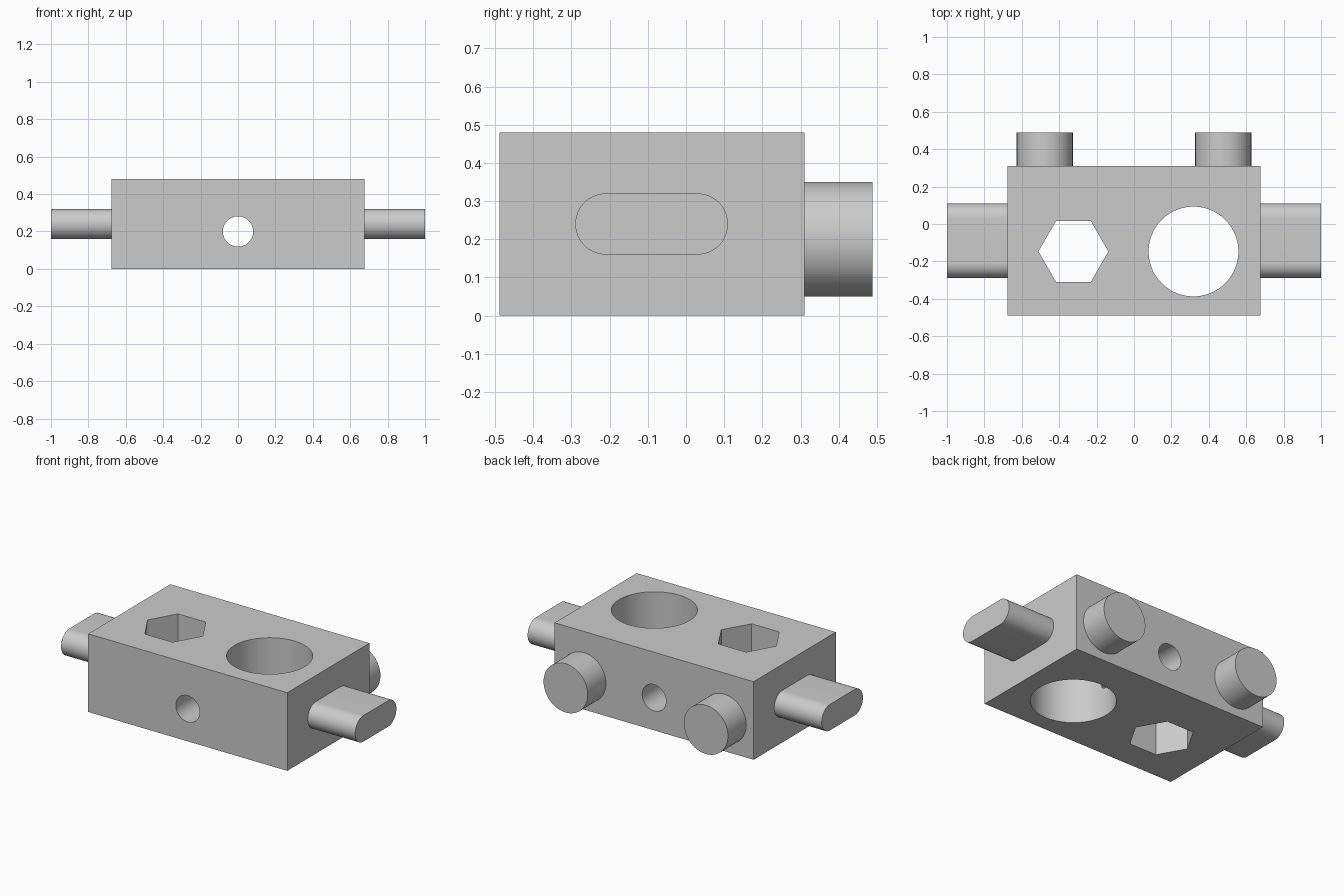
import bpy, bmesh, math
from mathutils import Vector

cube = bpy.data.objects.get("Cube")
if cube:
    bpy.data.objects.remove(cube, do_unlink=True)

grey = bpy.data.materials.new("plain grey")
grey.use_nodes = True
colour = (0.6, 0.6, 0.6, 1)
grey.diffuse_color = colour
grey.node_tree.nodes["Principled BSDF"].inputs["Base Color"].default_value = colour


def arc(cu, cv, radius, sides, start=0.0, sweep=2 * math.pi, closed=False):
    """Points on a circle, or on a part of one with both ends included."""
    count = sides + 1 if closed else sides
    angles = [start + sweep * i / sides for i in range(count)]
    return [(cu + radius * math.cos(a), cv + radius * math.sin(a)) for a in angles]


def prism(name, profile, axis, low, high):
    """Extrude a flat profile along the axis x, y or z."""
    place = {"x": lambda u, v: (low, u, v),
             "y": lambda u, v: (u, low, v),
             "z": lambda u, v: (u, v, low)}[axis]
    direction = Vector([float(axis == a) for a in "xyz"])
    bm = bmesh.new()
    face = bm.faces.new([bm.verts.new(place(u, v)) for u, v in profile])
    side = bmesh.ops.extrude_face_region(bm, geom=[face], use_keep_orig=True)
    moved = [g for g in side["geom"] if isinstance(g, bmesh.types.BMVert)]
    bmesh.ops.translate(bm, verts=moved, vec=direction * (high - low))
    bmesh.ops.recalc_face_normals(bm, faces=bm.faces)
    mesh = bpy.data.meshes.new(name)
    bm.to_mesh(mesh)
    bm.free()
    mesh.materials.append(grey)
    obj = bpy.data.objects.new(name, mesh)
    bpy.context.collection.objects.link(obj)
    return obj


def activate(obj):
    bpy.ops.object.select_all(action="DESELECT")
    obj.select_set(True)
    bpy.context.view_layer.objects.active = obj


# Main block
HALF, FRONT, BACK, TOP = 0.677, -0.488, 0.31, 0.48
block = prism("block", [(-HALF, FRONT), (HALF, FRONT), (HALF, BACK), (-HALF, BACK)],
              "z", 0, TOP)

# Through holes: hexagon and large bore from the top, small bore from the front
cutters = [
    prism("hexagon_cutter", arc(-0.324, -0.147, 0.187, 6), "z", -0.1, TOP + 0.1),
    prism("large_bore_cutter", arc(0.318, -0.147, 0.24, 96), "z", -0.1, TOP + 0.1),
    prism("small_bore_cutter", arc(0, 0.2, 0.081, 64), "y", FRONT - 0.1, BACK + 0.1),
]
for cutter in cutters:
    activate(block)
    mod = block.modifiers.new("hole", "BOOLEAN")
    mod.operation = "DIFFERENCE"
    mod.solver = "EXACT"
    mod.object = cutter
    bpy.ops.object.modifier_apply(modifier=mod.name)
    bpy.data.objects.remove(cutter, do_unlink=True)

parts = [block]

# Rounded side tabs and round back pegs, one of each per side
tab_profile = (arc(0.03, 0.24, 0.08, 32, -math.pi / 2, math.pi, True)
               + arc(-0.21, 0.24, 0.08, 32, math.pi / 2, math.pi, True))
for side, sign in (("left", 1), ("right", -1)):
    low, high = sorted((sign * HALF, sign * 1.0))
    parts.append(prism(side + "_tab", tab_profile, "x", low, high))
    parts.append(prism(side + "_peg", arc(sign * 0.477, 0.2, 0.15, 64), "y", BACK, 0.488))

for part in parts:
    activate(part)
    bpy.ops.object.shade_smooth_by_angle(angle=math.radians(30))
